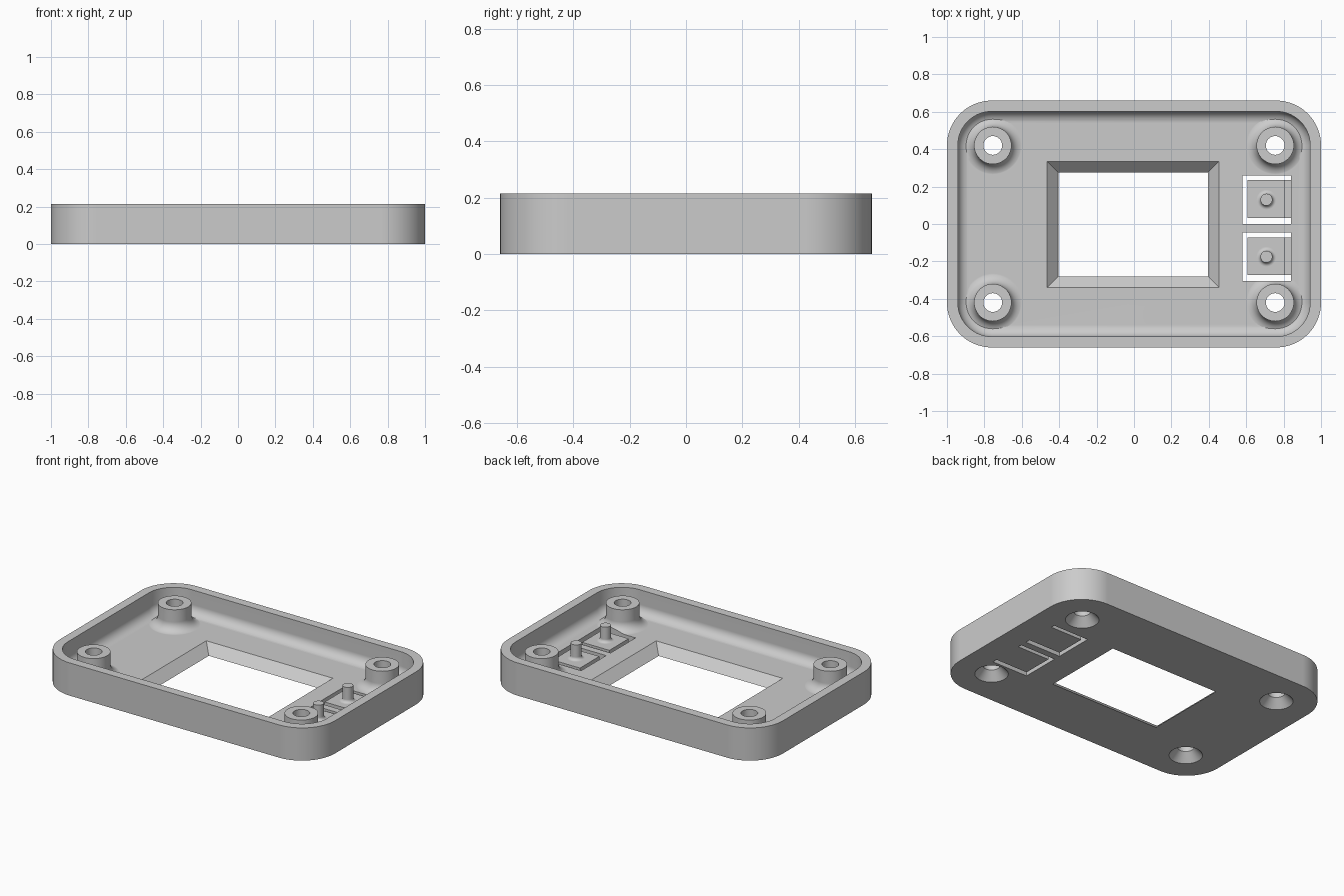
import bpy, bmesh
from math import sin, cos, pi, radians

default = bpy.data.objects.get("Cube")
if default:
    bpy.data.objects.remove(default, do_unlink=True)

# Single plastic colour
GREY = (0.6, 0.6, 0.6, 1)
plastic = bpy.data.materials.new("grey plastic")
plastic.use_nodes = True
plastic.diffuse_color = GREY
plastic.node_tree.nodes["Principled BSDF"].inputs["Base Color"].default_value = GREY

HALF_X, HALF_Y, HEIGHT, CORNER = 1.0, 0.66, 0.215, 0.24
FLOOR, WALL, FILLET = 0.06, 0.058, 0.06
POSTS = [(x, y) for x in (-0.755, 0.755) for y in (-0.42, 0.42)]
BUTTONS = [0.13, -0.175]


def loft(name, rings):
    """Join closed rings of equal length and cap both ends."""
    bm = bmesh.new()
    loops = [[bm.verts.new(p) for p in ring] for ring in rings]
    n = len(loops[0])
    for a, b in zip(loops, loops[1:]):
        for i in range(n):
            j = (i + 1) % n
            bm.faces.new((a[i], a[j], b[j], b[i]))
    bm.faces.new(loops[0][::-1])
    bm.faces.new(loops[-1])
    bmesh.ops.recalc_face_normals(bm, faces=bm.faces)
    mesh = bpy.data.meshes.new(name)
    bm.to_mesh(mesh)
    bm.free()
    mesh.materials.append(plastic)
    obj = bpy.data.objects.new(name, mesh)
    bpy.context.collection.objects.link(obj)
    return obj


def rounded_ring(inset, z, steps=16):
    """Rounded rectangle, moved inwards from the outer wall."""
    r = CORNER - inset
    cx, cy = HALF_X - CORNER, HALF_Y - CORNER
    ring = []
    for k, (sx, sy) in enumerate([(1, 1), (-1, 1), (-1, -1), (1, -1)]):
        for i in range(steps + 1):
            a = (k + i / steps) * pi / 2
            ring.append((sx * cx + r * cos(a), sy * cy + r * sin(a), z))
    return ring


def rect_ring(x0, x1, y0, y1, z):
    return [(x0, y0, z), (x1, y0, z), (x1, y1, z), (x0, y1, z)]


def box(name, x0, x1, y0, y1, z0, z1):
    return loft(name, [rect_ring(x0, x1, y0, y1, z) for z in (z0, z1)])


def turned(name, x, y, profile, sides=48):
    """Round part from (radius, height) pairs."""
    turn = [2 * pi * i / sides for i in range(sides)]
    return loft(name, [[(x + r * cos(a), y + r * sin(a), z) for a in turn]
                       for r, z in profile])


def flared(radius, flare, base, top, sink, steps=8):
    """Profile of a post with a concave fillet at its foot."""
    arc = [(radius + flare * (1 - sin(i / steps * pi / 2)),
            base + flare * (1 - cos(i / steps * pi / 2))) for i in range(steps + 1)]
    return [(radius + flare, base - sink)] + arc + [(radius, top)]


def combine(target, tool, operation):
    """Apply a boolean and remove the helper."""
    tool.hide_render = True
    mod = target.modifiers.new("boolean", "BOOLEAN")
    mod.operation, mod.solver, mod.object = operation, "EXACT", tool
    bpy.context.view_layer.objects.active = target
    bpy.ops.object.modifier_apply(modifier=mod.name)
    bpy.data.objects.remove(tool, do_unlink=True)


def smooth(obj):
    bpy.ops.object.select_all(action="DESELECT")
    obj.select_set(True)
    bpy.context.view_layer.objects.active = obj
    bpy.ops.object.shade_smooth_by_angle(angle=radians(25))
    normals = obj.modifiers.new("even shading", "WEIGHTED_NORMAL")
    normals.keep_sharp = True


# Tray with a filleted inner floor edge
rings = [rounded_ring(0, 0), rounded_ring(0, HEIGHT), rounded_ring(WALL, HEIGHT)]
for i in range(9):
    a = i / 8 * pi / 2
    rings.append(rounded_ring(WALL + FILLET * (1 - cos(a)),
                              FLOOR + FILLET * (1 - sin(a))))
tray = loft("case_tray", rings)

# Screw posts
for x, y in POSTS:
    combine(tray, turned("post", x, y, flared(0.1, FILLET, FLOOR - 0.0005, 0.2, 0.03)), "UNION")

# Countersunk screw holes
for x, y in POSTS:
    hole = [(0.12, -0.022), (0.05, 0.055), (0.05, 0.3)]
    combine(tray, turned("screw_hole", x, y, hole), "DIFFERENCE")

# Screen window with sloped edges, widening upwards
window = []
for z in (-0.02, FLOOR + 0.02):
    window.append(rect_ring(-0.405 - z, 0.395 + z, -0.28 - z, 0.275 + z, z))
combine(tray, loft("window", window), "DIFFERENCE")

# Flexible button tabs: a three-sided slot and a thinned hinge
for y in BUTTONS:
    low, high = y - 0.13, y + 0.13
    cuts = [(0.58, 0.607, low, high, -0.05),
            (0.59, 0.84, low, low + 0.033, -0.05),
            (0.59, 0.84, high - 0.026, high, -0.05),
            (0.805, 0.84, low + 0.01, high - 0.01, 0.03)]
    for x0, x1, y0, y1, z0 in cuts:
        combine(tray, box("slot", x0, x1, y0, y1, z0, 0.15), "DIFFERENCE")
smooth(tray)

# Button pins standing on the tabs
for side, y in zip(("back", "front"), BUTTONS):
    smooth(turned(side + "_button_pin", 0.708, y, flared(0.032, 0.02, FLOOR, 0.16, 0.01), 32))
